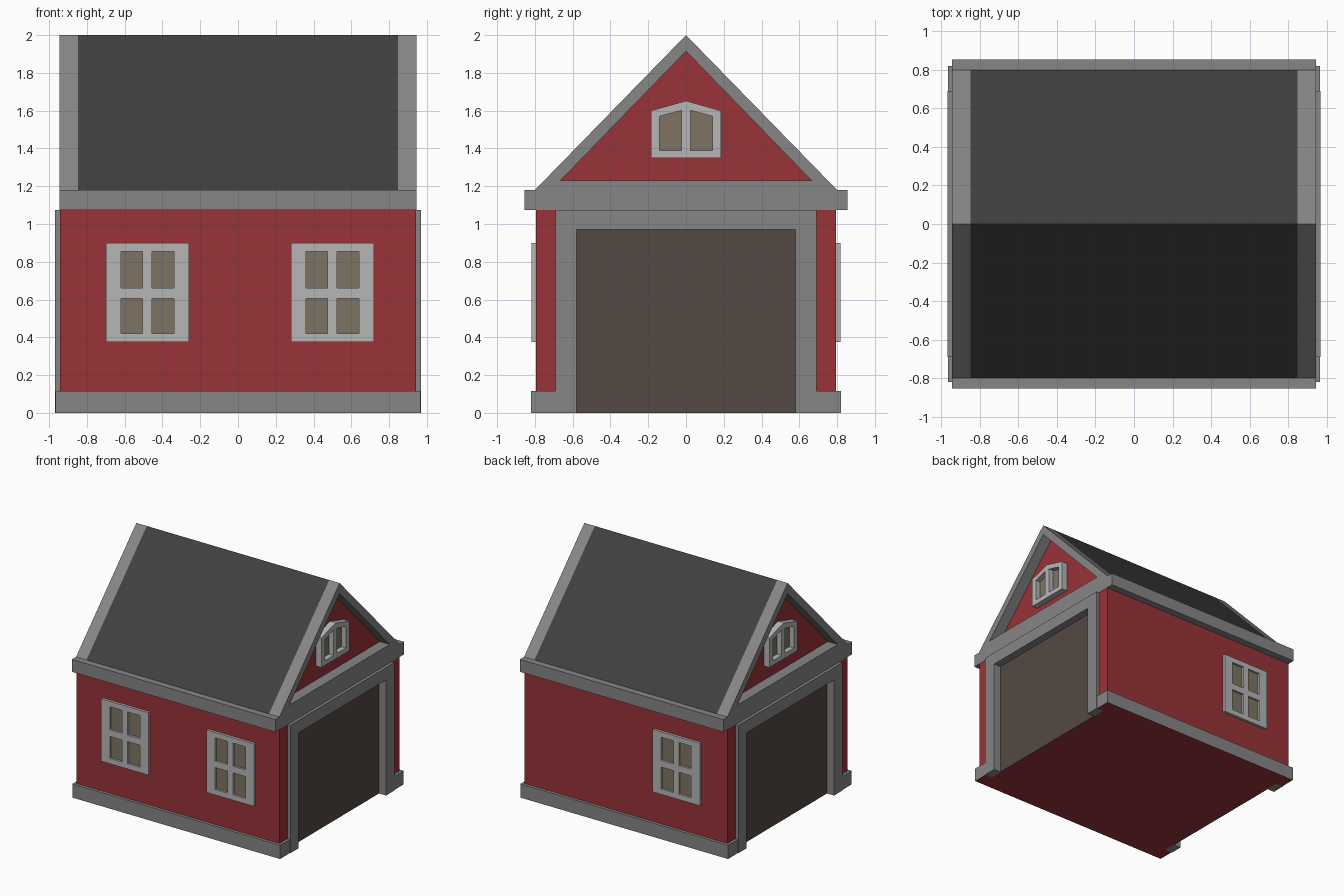
import bpy, bmesh

if "Cube" in bpy.data.objects:
    bpy.data.objects.remove(bpy.data.objects["Cube"])


def material(name, rgb):
    m = bpy.data.materials.new(name)
    m.diffuse_color = (*rgb, 1)
    m.use_nodes = True
    m.node_tree.nodes["Principled BSDF"].inputs["Base Color"].default_value = m.diffuse_color
    return m


RED = material("red_paint", (0.32, 0.033, 0.04))
TRIM = material("grey_trim", (0.24, 0.24, 0.24))
WHITE = material("window_grey", (0.47, 0.47, 0.47))
GLASS = material("glass", (0.21, 0.175, 0.125))
DOOR = material("door_brown", (0.09, 0.068, 0.056))
ROOF = material("roof_dark", (0.05, 0.05, 0.05))


def extrude(name, outer, lo, hi, axis, mat, inner=None):
    """Extrude a 2D outline along an axis; a matching inner outline makes a frame."""
    place = {"x": lambda a, b, d: (d, a, b),
             "y": lambda a, b, d: (a, d, b),
             "z": lambda a, b, d: (a, b, d)}[axis]
    bm = bmesh.new()
    loops = [[[bm.verts.new(place(a, b, d)) for a, b in outline] for d in (lo, hi)]
             for outline in ([outer, inner] if inner else [outer])]
    n = len(outer)

    def bridge(p, q):
        for i in range(n):
            j = (i + 1) % n
            bm.faces.new((p[i], p[j], q[j], q[i]))

    for near, far in loops:
        bridge(near, far)
    if inner:
        for k in (0, 1):
            bridge(loops[0][k], loops[1][k])
    else:
        bm.faces.new(loops[0][0])
        bm.faces.new(loops[0][1])
    bmesh.ops.recalc_face_normals(bm, faces=bm.faces)
    mesh = bpy.data.meshes.new(name)
    bm.to_mesh(mesh)
    bm.free()
    mesh.materials.append(mat)
    ob = bpy.data.objects.new(name, mesh)
    bpy.context.collection.objects.link(ob)
    return ob


def rect(a0, a1, b0, b1):
    return [(a0, b0), (a1, b0), (a1, b1), (a0, b1)]


def plan(x, y, notch_x=0.90, notch_y=0.69):
    """Floor outline with a door notch at both ends."""
    half = [(x, -y), (x, -notch_y), (notch_x, -notch_y),
            (notch_x, notch_y), (x, notch_y), (x, y)]
    return half + [(-a, -b) for a, b in half]


# Walls and plinth (the plinth underside is the red floor)
extrude("walls", plan(0.943, 0.795), 0.10, 1.08, "z", RED)
plinth = extrude("plinth", plan(0.965, 0.82), 0, 0.115, "z", TRIM)
plinth.data.materials.append(RED)
for p in plinth.data.polygons:
    if p.normal.z < -0.9:
        p.material_index = 1

# Eaves band and roof
extrude("eaves_band", rect(-0.945, 0.945, -0.855, 0.855), 1.075, 1.18, "z", TRIM)
slope = [(-0.80, 1.18), (0.80, 1.18), (0, 2.0)]
opening = [(-0.665, 1.23), (0.665, 1.23), (0, 1.915)]
extrude("roof", slope, -0.848, 0.848, "x", ROOF)

# Both ends: gable, verge trim, door and gable window
door_frame = [(-0.69, 0), (-0.58, 0), (-0.58, 0.97), (0.58, 0.97),
              (0.58, 0), (0.69, 0), (0.69, 1.075), (-0.69, 1.075)]
arch_out = rect(-0.185, 0.185, 1.35, 1.60)
arch_out.insert(3, (0, 1.652))
arch_in = rect(-0.14, 0.14, 1.39, 1.57)
arch_in.insert(3, (0, 1.608))
for s, end in ((1, "right"), (-1, "left")):
    def part(name, outer, lo, hi, mat, inner=None):
        extrude(f"{end}_{name}", outer, s * lo, s * hi, "x", mat, inner)
    part("gable_wall", [(-0.70, 1.21), (0.70, 1.21), (0, 1.93)], 0.84, 0.853, RED)
    part("verge_trim", slope, 0.848, 0.945, TRIM, opening)
    part("door_frame", door_frame, 0.90, 0.97, TRIM)
    part("door", rect(-0.58, 0.58, 0, 0.97), 0.89, 0.905, DOOR)
    part("gable_window_frame", arch_out, 0.85, 0.905, WHITE, arch_in)
    part("gable_window_glass", arch_in, 0.85, 0.862, GLASS)
    part("gable_window_mullion",
         [(-0.025, 1.39), (0.025, 1.39), (0.025, 1.601), (0, 1.608), (-0.025, 1.601)],
         0.86, 0.905, WHITE)

# Side windows: two at the front, one at the back
for name, x, s in (("front_left", -0.48, -1), ("front_right", 0.50, -1), ("back", -0.48, 1)):
    def pane(kind, outer, lo, hi, mat, inner=None):
        extrude(f"{name}_window_{kind}", outer, s * lo, s * hi, "y", mat, inner)
    hole = rect(x - 0.14, x + 0.14, 0.42, 0.855)
    pane("frame", rect(x - 0.22, x + 0.22, 0.375, 0.90), 0.79, 0.817, WHITE, hole)
    pane("glass", hole, 0.785, 0.799, GLASS)
    pane("rail", rect(x - 0.14, x + 0.14, 0.605, 0.66), 0.798, 0.817, WHITE)
    for z0, z1, level in ((0.42, 0.605, "lower"), (0.66, 0.855, "upper")):
        pane(f"{level}_mullion", rect(x - 0.025, x + 0.025, z0, z1), 0.798, 0.817, WHITE)
